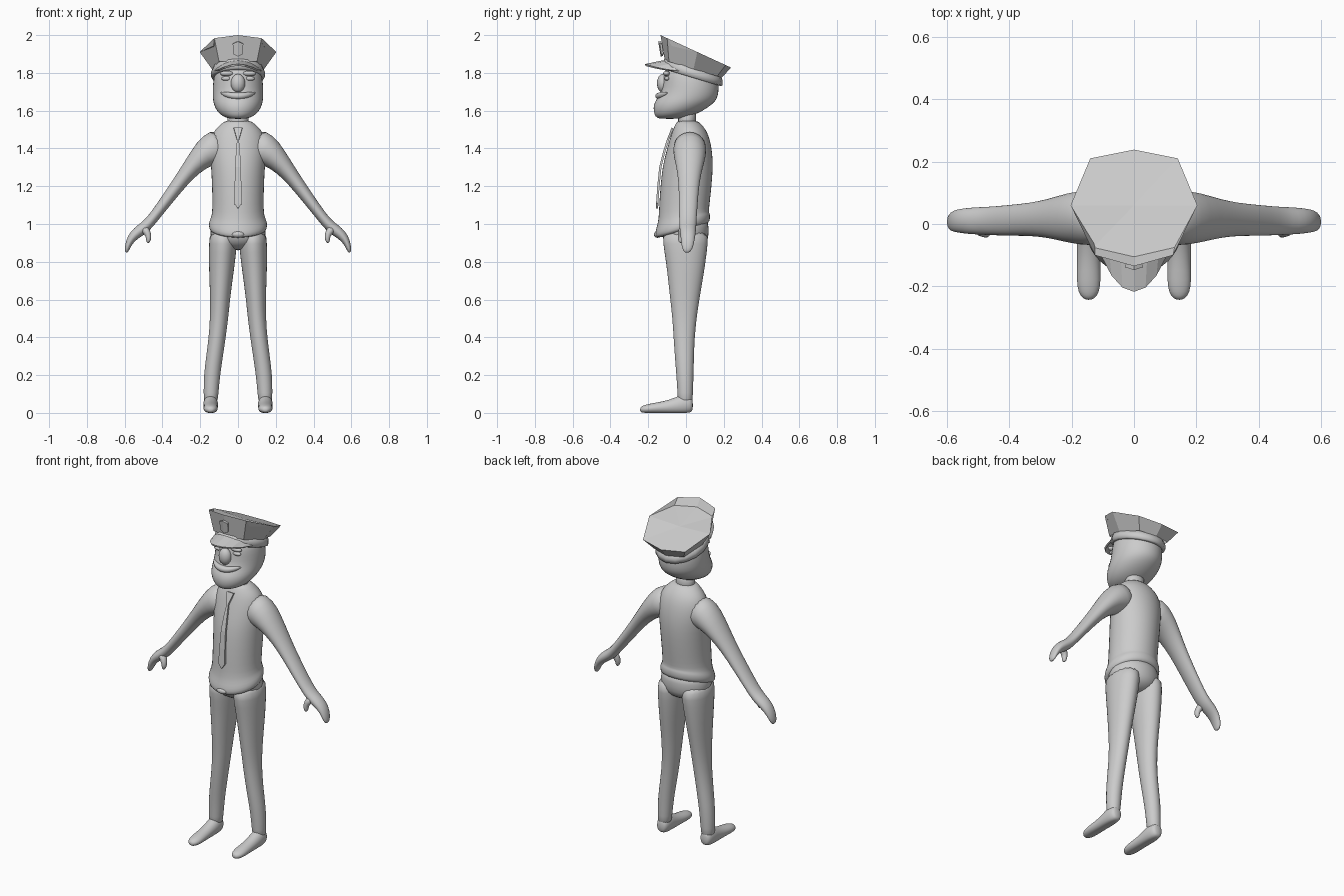
import bpy, bmesh, math
from mathutils import Vector

grey = bpy.data.materials.new("plain grey")
grey.diffuse_color = (0.6, 0.6, 0.6, 1)


def make(name, verts, faces, smooth=True, mirror=False, subsurf=0, thick=0):
    bm = bmesh.new()
    vs = [bm.verts.new(v) for v in verts]
    for f in faces:
        bm.faces.new([vs[i] for i in f])
    bmesh.ops.recalc_face_normals(bm, faces=bm.faces)
    me = bpy.data.meshes.new(name)
    bm.to_mesh(me)
    bm.free()
    me.materials.append(grey)
    for p in me.polygons:
        p.use_smooth = smooth
    ob = bpy.data.objects.new(name, me)
    bpy.context.collection.objects.link(ob)
    if mirror:
        m = ob.modifiers.new("mirror", 'MIRROR')
        m.use_mirror_merge = False
    if thick:
        s = ob.modifiers.new("thickness", 'SOLIDIFY')
        s.thickness, s.offset = thick, 0
    if subsurf:
        ob.modifiers.new("subdivision", 'SUBSURF').levels = subsurf
    return ob


def loft(name, rings, n=16, **kw):
    """rings: (centre, u, v) ellipses joined into a closed tube"""
    verts, faces = [], []
    for c, u, v in rings:
        for i in range(n):
            a = 2 * math.pi * i / n
            p = Vector(c) + Vector(u) * math.cos(a) + Vector(v) * math.sin(a)
            p.z = max(p.z, 0)
            verts.append(p)
    for r in range(len(rings) - 1):
        for i in range(n):
            j = (i + 1) % n
            faces.append((r * n + i, r * n + j, r * n + n + j, r * n + n + i))
    faces.append(tuple(range(n)))
    faces.append(tuple(range((len(rings) - 1) * n, len(rings) * n)))
    return make(name, verts, faces, **kw)


def level(z, hw, yf, yb, x=0, tilt=0):
    """horizontal ring given by half width, front and back; tilt = dz/dy"""
    cy, hy = (yf + yb) / 2, (yb - yf) / 2
    return (x, cy, z + tilt * cy), (hw, 0, 0), (0, hy, tilt * hy)


def limb(pts):
    """rings square to a path in the xz plane: (x, z, half, y centre, y half)"""
    out = []
    for i, (x, z, h, cy, hy) in enumerate(pts):
        a, b = pts[max(i - 1, 0)], pts[min(i + 1, len(pts) - 1)]
        d = Vector((b[0] - a[0], 0, b[1] - a[1])).normalized()
        out.append(((x, cy, z), (-d.z * h, 0, d.x * h), (0, hy, 0)))
    return out


def blob(name, c, s, mirror=False):
    rings = [((c[0], c[1], c[2] + s[2] * math.cos(t)),
              (s[0] * math.sin(t), 0, 0), (0, s[1] * math.sin(t), 0))
             for t in [math.pi * (0.03 + 0.94 * k / 8) for k in range(9)]]
    return loft(name, rings, mirror=mirror)


# shirt with overhanging hem
loft("shirt", [level(*r) for r in (
    (1.55, .068, -.045, .058), (1.53, .088, -.055, .08), (1.50, .125, -.07, .107),
    (1.45, .147, -.087, .128), (1.38, .152, -.107, .141), (1.30, .144, -.127, .145),
    (1.20, .139, -.137, .137), (1.10, .137, -.144, .126), (1.045, .14, -.146, .122, 0, .15),
    (1.025, .152, -.158, .127, 0, .27), (1.0, .158, -.166, .13, 0, .3),
    (.975, .152, -.162, .127, 0, .3), (.968, .135, -.14, .115, 0, .3))], n=20, subsurf=1)
loft("neck", [level(z, .056, -.042, .052) for z in (1.5, 1.55, 1.62)])

# arms
loft("arm", limb([
    (.07, 1.425, .095, .02, .085), (.145, 1.395, .09, .02, .092), (.205, 1.345, .062, .02, .083),
    (.27, 1.27, .044, .018, .064), (.33, 1.19, .037, .015, .054), (.39, 1.11, .032, .012, .051),
    (.45, 1.03, .028, .01, .047), (.49, .985, .031, .01, .045), (.53, .958, .031, .01, .043),
    (.565, .925, .024, .01, .038), (.583, .885, .016, .008, .032),
    (.59, .857, .011, .006, .022), (.589, .848, .004, .005, .008)]), mirror=True, subsurf=1)
loft("thumb", limb([
    (.505, .985, .025, -.012, .025), (.48, .957, .02, -.022, .022), (.472, .93, .016, -.027, .018),
    (.475, .908, .012, -.028, .014), (.478, .9, .004, -.028, .005)]),
    n=10, mirror=True, subsurf=1)

# trousers and shoes
loft("trouser_seat", [level(*r) for r in (
    (1.04, .135, -.12, .118), (.98, .15, -.135, .124), (.92, .152, -.128, .122),
    (.885, .11, -.1, .1), (.86, .05, -.05, .05))], subsurf=1)
loft("leg", [level(*r) for r in (
    (.97, .073, -.125, .12, .078), (.9, .076, -.125, .119, .079), (.8, .071, -.108, .106, .085),
    (.7, .062, -.096, .09, .09), (.6, .054, -.085, .072, .095), (.5, .049, -.073, .057, .1),
    (.4, .046, -.067, .047, .11), (.3, .045, -.06, .043, .124), (.2, .044, -.052, .041, .138),
    (.1, .04, -.045, .037, .143), (.04, .036, -.045, .036, .145))], mirror=True, subsurf=1)
loft("shoe", [((.145, y, z), (w, 0, 0), (0, 0, h)) for y, z, h, w in (
    (.037, .04, .025, .02), (.025, .045, .05, .036), (-.02, .045, .055, .041),
    (-.06, .036, .044, .039), (-.12, .028, .033, .037), (-.18, .024, .028, .04),
    (-.22, .02, .022, .034), (-.237, .018, .016, .02), (-.243, .017, .006, .008))],
    mirror=True, subsurf=1)

# belt buckle
blob("buckle", (0, -.15, .945), (.035, .02, .018))

# head with jutting chin
loft("head", [level(*r) for r in (
    (1.556, .04, -.145, -.03), (1.568, .08, -.163, .02), (1.595, .113, -.174, .085),
    (1.635, .131, -.174, .145), (1.665, .135, -.155, .168), (1.70, .136, -.132, .175),
    (1.75, .134, -.125, .175), (1.80, .125, -.12, .16), (1.85, .1, -.09, .12))],
    n=20, subsurf=1)
blob("nose", (0, -.122, 1.745), (.038, .032, .05))
blob("brow", (.06, -.103, 1.797), (.036, .018, .014), mirror=True)
blob("eyelid", (.06, -.1, 1.77), (.03, .014, .012), mirror=True)

# moustache: a tapered bar that follows the face, ends turned up
tache = []
for k in range(11):
    t = -1 + k / 5
    s = .15 + .85 * math.sqrt(1 - t * t)
    y = .015 - .158 * math.sqrt(1 - (.093 * t / .135) ** 2)
    tache.append(((.093 * t, y, 1.677 + .018 * t * t), (0, .022 * s, 0), (0, 0, .02 * s)))
loft("moustache", tache, n=8, subsurf=1)


# tie: flat strips laid on the shirt front
def tie_y(z):
    pts = [(1.0, -.156), (1.1, -.153), (1.2, -.146), (1.3, -.136), (1.38, -.116), (1.45, -.094), (1.52, -.066)]
    for (a, ya), (b, yb) in zip(pts, pts[1:]):
        if z <= b:
            return ya + (yb - ya) * (z - a) / (b - a)


def strip(name, rows):
    verts = [(s * w, tie_y(z), z) for z, w in rows for s in (-1, 1)]
    faces = [(2 * i, 2 * i + 1, 2 * i + 3, 2 * i + 2) for i in range(len(rows) - 1)]
    make(name, verts, faces, smooth=False, thick=.012)


strip("tie_knot", [(1.508, .023), (1.445, .005)])
strip("tie_blade", [(1.445, .005), (1.38, .011), (1.3, .015), (1.2, .018), (1.11, .021), (1.083, .002)])

# cap band
loft("cap_band", [level(*r, 0, -.3) for r in (
    (1.785, .132, -.115, .18), (1.79, .143, -.122, .192), (1.815, .143, -.122, .194),
    (1.84, .132, -.115, .186))], n=16)


# cap crown: eight flared flat panels, raised front lip, sloping top
def full(half):
    return half + [(-x, y) for x, y in half[-2:0:-1]]


def top_z(y):
    return 2.0 - (y + .135) * .46


low = [(x, y, 1.832 - .3 * y) for x, y in full(
    [(0, -.112), (.1, -.09), (.138, .04), (.1, .165), (0, .19)])]
rim = [(x, y, top_z(y)) for x, y in full(
    [(0, -.135), (.125, -.1), (.203, .06), (.14, .21), (0, .238)])]
lip = [(x, y, top_z(y) - .03) for x, y in ((-.13, -.075), (0, -.105), (.13, -.075))]
verts = low + rim + lip + [(0, .06, top_z(.06) - .008)]
faces = [(i, (i + 1) % 8, 8 + (i + 1) % 8, 8 + i) for i in range(8)]
faces += [(15, 8, 17, 16), (8, 9, 18, 17), (9, 10, 18), (14, 15, 16)]
edge = [16, 17, 18, 10, 11, 12, 13, 14]
faces += [(edge[i], edge[(i + 1) % 8], 19) for i in range(8)]
make("cap_crown", verts, faces, smooth=False)

# cap peak
verts = []
for k in range(9):
    a = math.radians(-72 + 18 * k)
    x, y = .13 * math.sin(a), .03 - .148 * math.cos(a)
    z = 1.862 - .055 * math.sin(a) ** 2
    out = math.cos(a) ** 1.3
    verts += [(x, y, z), (x * (1 - .12 * out), y - .098 * out, z - .02 * out)]
make("cap_peak", verts, [(2 * i, 2 * i + 1, 2 * i + 3, 2 * i + 2) for i in range(8)],
     smooth=False, thick=.01)

# badge: folded shield on the front panel
outline = [(0, 1.967), (.027, 1.955), (.022, 1.9), (0, 1.888), (-.022, 1.9), (-.027, 1.955)]
verts = [(x, -.125 - (z - 1.87) * .17 + abs(x) * .25, z) for x, z in outline]
make("cap_badge", verts, [(0, 1, 2, 3), (0, 3, 4, 5)], smooth=False, thick=.012)
